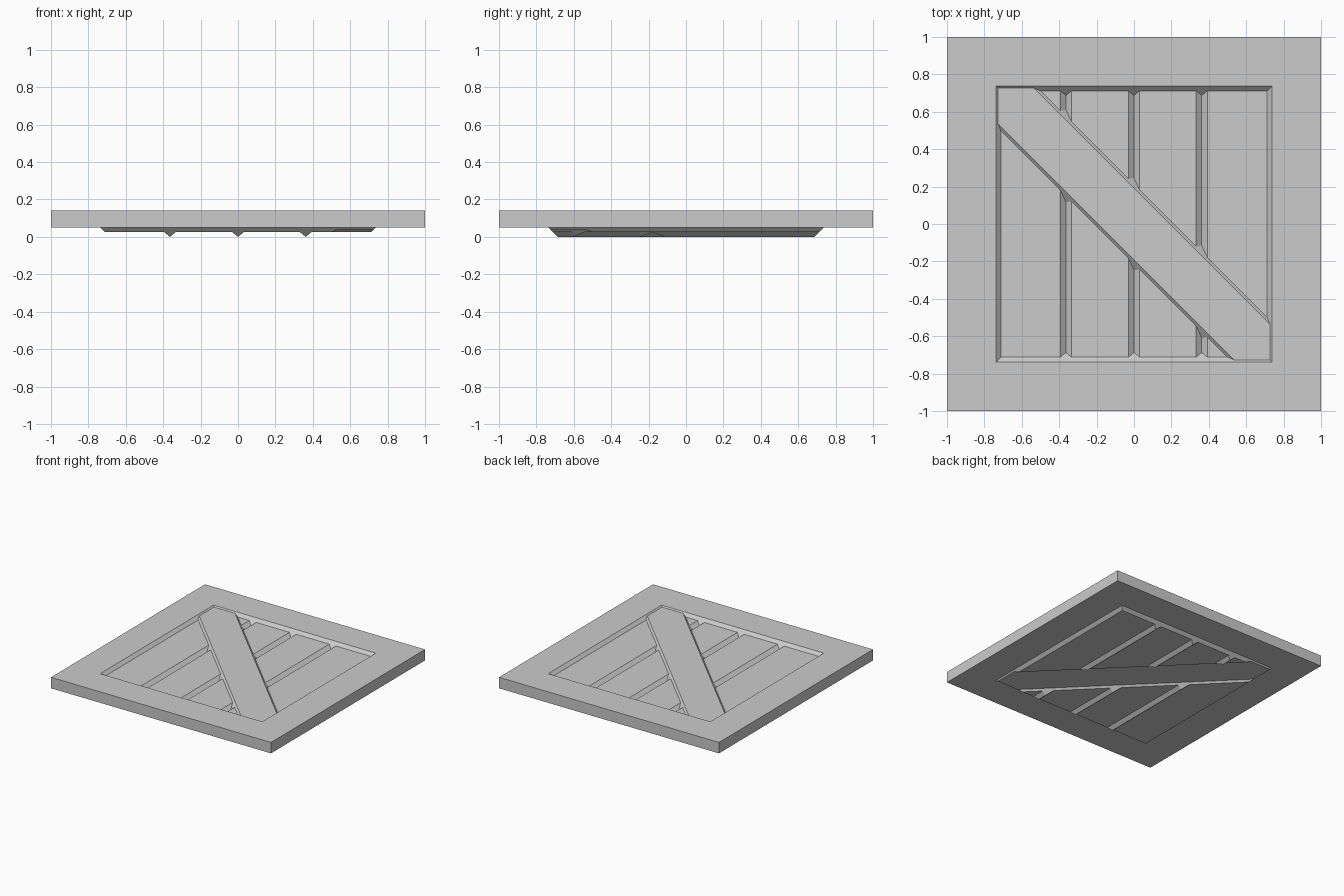
import bpy, bmesh
from math import pi, sqrt
from mathutils import Matrix

if "Cube" in bpy.data.objects:
    bpy.data.objects.remove(bpy.data.objects["Cube"])

TOP, PLANK, GROOVE, BRACE = 0.14, 0.115, 0.09, 0.13
THICK, HOLE, BASE = 0.09, 0.737, -0.3


def make_object(name, bm):
    bmesh.ops.recalc_face_normals(bm, faces=bm.faces[:])
    me = bpy.data.meshes.new(name)
    bm.to_mesh(me)
    bm.free()
    ob = bpy.data.objects.new(name, me)
    bpy.context.collection.objects.link(ob)
    return ob


def frustum(name, half_low, z_low, half_high, z_high):
    bm = bmesh.new()
    bmesh.ops.create_cube(bm, size=2)
    for v in bm.verts:
        up = v.co.z > 0
        h = half_high if up else half_low
        v.co = (v.co.x * h, v.co.y * h, z_high if up else z_low)
    return make_object(name, bm)


def prism(name, profile, half_len, angle=0):
    # xz profile extruded along y, then turned about z
    bm = bmesh.new()
    f = bm.faces.new([bm.verts.new((x, -half_len, z)) for x, z in profile])
    ext = bmesh.ops.extrude_face_region(bm, geom=[f])["geom"]
    bmesh.ops.translate(bm, vec=(0, 2 * half_len, 0),
                        verts=[v for v in ext if isinstance(v, bmesh.types.BMVert)])
    bmesh.ops.transform(bm, matrix=Matrix.Rotation(angle, 4, 'Z'), verts=bm.verts)
    return make_object(name, bm)


def combine(ob, other, operation):
    mod = ob.modifiers.new("cut", 'BOOLEAN')
    mod.operation, mod.object, mod.solver = operation, other, 'EXACT'
    bpy.context.view_layer.update()
    me = bpy.data.meshes.new_from_object(
        ob.evaluated_get(bpy.context.evaluated_depsgraph_get()))
    ob.modifiers.clear()
    ob.data = me
    bpy.data.objects.remove(other)


def relief(name, half, base):
    # Solid block carrying the carved panel surface on top
    body = frustum(name, half, base, half, TOP)
    d = TOP - 0.06
    combine(body, frustum("recess", HOLE - d, 0.06, HOLE + 0.02, TOP + 0.02), 'DIFFERENCE')
    # Planks with V grooves
    profile = [(-0.83, -0.1), (-0.83, PLANK)]
    for x in (-0.364, 0, 0.362):
        profile += [(x - 0.03, PLANK), (x, GROOVE), (x + 0.03, PLANK)]
    profile += [(0.83, PLANK), (0.83, -0.1)]
    combine(body, prism("planks", profile, 0.84), 'UNION')
    # Diagonal brace with bevelled sides
    w = 0.135
    s = BRACE - 0.07
    brace = [(-w - s, -0.12), (-w - s, 0.07), (-w, BRACE), (w, BRACE),
             (w + s, 0.07), (w + s, -0.12)]
    combine(body, prism("brace", brace, 0.8 * sqrt(2), pi / 4), 'UNION')
    return body


# Constant-thickness panel: the relief minus a lowered copy of itself
panel = relief("crate_panel", 1.0, -0.3)
under = relief("underside_cutter", 1.15, -0.4)
under.data.transform(Matrix.Translation((0, 0, -THICK)))
combine(panel, under, 'DIFFERENCE')
panel.name = "crate_panel"
